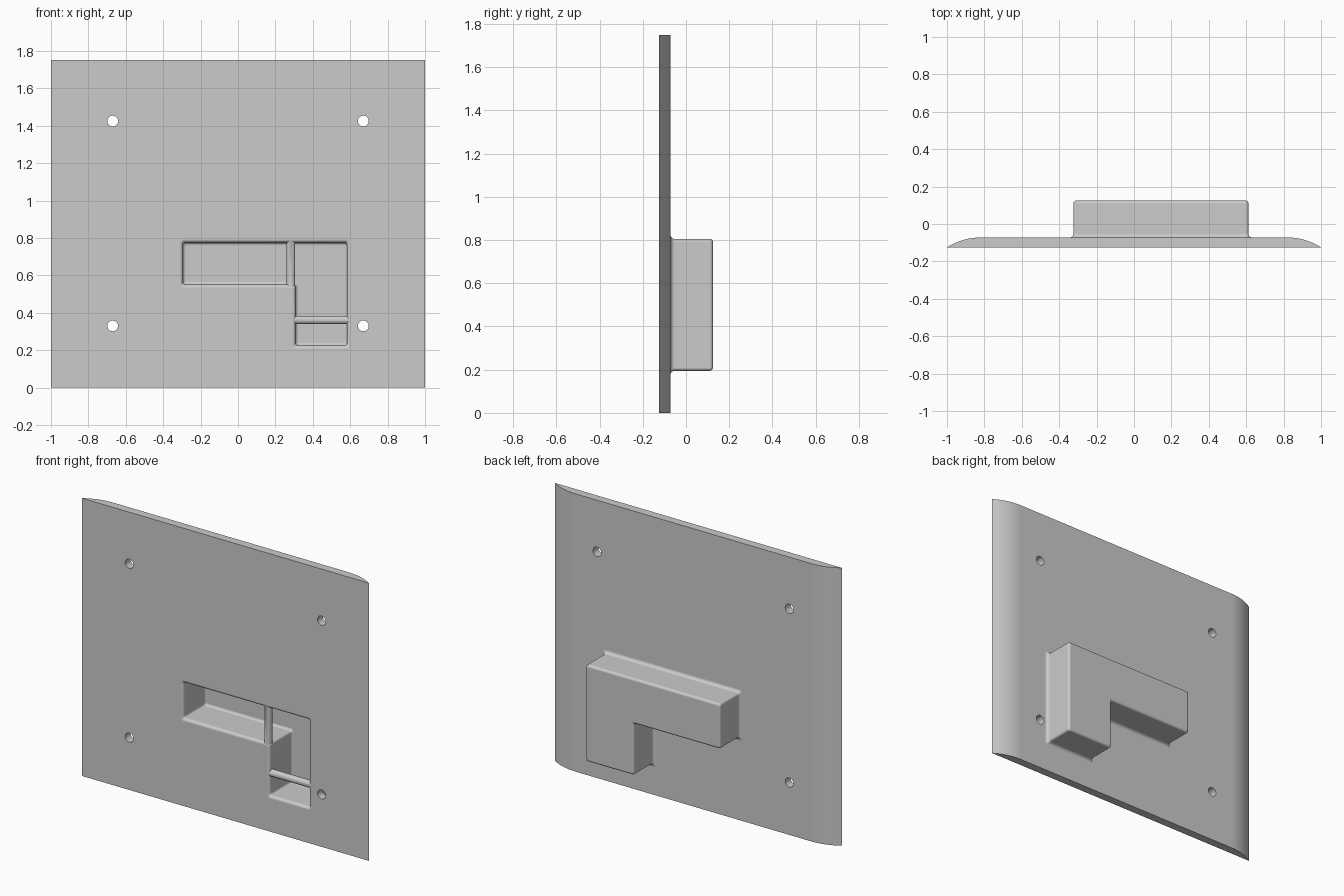
import bpy, bmesh
from math import sin, cos, pi, asin, radians
from mathutils import Vector, Matrix

if "Cube" in bpy.data.objects:
    bpy.data.objects.remove(bpy.data.objects["Cube"])

FRONT, BACK, DEEP, HEIGHT = -0.125, -0.072, 0.125, 1.75
grey = bpy.data.materials.new("plain grey")
grey.use_nodes = True
grey.diffuse_color = (0.6, 0.6, 0.6, 1)
grey.node_tree.nodes["Principled BSDF"].inputs["Base Color"].default_value = (0.6, 0.6, 0.6, 1)


def finish(bm, name):
    bmesh.ops.recalc_face_normals(bm, faces=bm.faces)
    mesh = bpy.data.meshes.new(name)
    bm.to_mesh(mesh)
    bm.free()
    mesh.materials.append(grey)
    obj = bpy.data.objects.new(name, mesh)
    bpy.context.collection.objects.link(obj)
    return obj


def loft(rings, name):
    """Skin a stack of equal closed rings and cap both ends."""
    bm = bmesh.new()
    loops = [[bm.verts.new(p) for p in ring] for ring in rings]
    for a, b in zip(loops, loops[1:]):
        for i in range(len(a)):
            j = (i + 1) % len(a)
            bm.faces.new((a[i], a[j], b[j], b[i]))
    bm.faces.new(loops[0])
    bm.faces.new(loops[-1])
    return finish(bm, name)


def l_ring(d, y, r=0.014, seg=4):
    """L-shaped outline grown by d, with rounded corners, at depth y."""
    x0, x1, x2 = -0.297 - d, 0.305 - d, 0.585 + d
    z0, z1, z2 = 0.222 - d, 0.548 - d, 0.778 + d
    pts = [Vector(p) for p in ((x0, z1), (x1, z1), (x1, z0), (x2, z0), (x2, z2), (x0, z2))]
    out = []
    for i, p in enumerate(pts):
        u = (pts[i - 1] - p).normalized()
        v = (pts[(i + 1) % len(pts)] - p).normalized()
        centre = p + (u + v) * r
        for k in range(seg + 1):
            t = k / seg * pi / 2
            q = centre - v * r * cos(t) - u * r * sin(t)
            out.append((q.x, y, q.y))
    return out


def pocket(wall, lip_y, floor_y, lip, edge, start_y, name):
    """L-shaped block: flared where it meets lip_y, rounded at floor_y."""
    steps = [k / 5 * pi / 2 for k in range(6)]
    rings = [l_ring(wall + lip, start_y)]
    rings += [l_ring(wall + lip * (1 - sin(t)), lip_y + lip * (1 - cos(t))) for t in steps]
    rings += [l_ring(wall - edge * (1 - cos(t)), floor_y - edge * (1 - sin(t))) for t in steps]
    return loft(rings, name)


def rod(name, centre, axis, radius, length, sides=24):
    bm = bmesh.new()
    turn = Vector((0, 0, 1)).rotation_difference(Vector(axis)).to_matrix().to_4x4()
    bmesh.ops.create_cone(bm, cap_ends=True, segments=sides, radius1=radius, radius2=radius,
                          depth=length, matrix=Matrix.Translation(centre) @ turn)
    return finish(bm, name)


# Plate with rounded-off long edges on the back
thick, run = BACK - FRONT, 0.18
R = (run ** 2 + thick ** 2) / (2 * thick)
sweep = asin(run / R)
half = [(1 - run + R * sin(sweep * k / 10), BACK - R + R * cos(sweep * k / 10)) for k in range(11)]
profile = half[::-1] + [(-x, y) for x, y in half]
plate = loft([[(x, y, z) for x, y in profile] for z in (0, HEIGHT)], "mounting_plate")

# Housing, its hollow, the bridging bars and the screw holes
parts = [
    (pocket(0.027, BACK, DEEP, 0.02, 0.015, BACK - 0.02, "housing"), 'UNION'),
    (pocket(-0.003, FRONT, DEEP - 0.028, 0.018, 0.015, FRONT - 0.1, "hollow"), 'DIFFERENCE'),
    (rod("upright_bar", (0.283, -0.101, 0.663), (0, 0, 1), 0.023, 0.26), 'UNION'),
    (rod("cross_bar", (0.445, -0.101, 0.361), (1, 0, 0), 0.022, 0.305), 'UNION'),
]
for x in (-0.67, 0.67):
    for z in (0.33, 1.425):
        parts.append((rod("screw_hole", (x, -0.1, z), (0, 1, 0), 0.029, 0.3), 'DIFFERENCE'))

bpy.ops.object.select_all(action='DESELECT')
plate.select_set(True)
bpy.context.view_layer.objects.active = plate
for tool, operation in parts:
    mod = plate.modifiers.new(tool.name, 'BOOLEAN')
    mod.operation, mod.object, mod.solver = operation, tool, 'EXACT'
    bpy.ops.object.modifier_apply(modifier=mod.name)
    bpy.data.objects.remove(tool)

# Smooth fillets, crisp outer edges
bpy.ops.object.shade_smooth_by_angle(angle=radians(32))
normals = plate.modifiers.new("even_shading", 'WEIGHTED_NORMAL')
normals.keep_sharp = True
